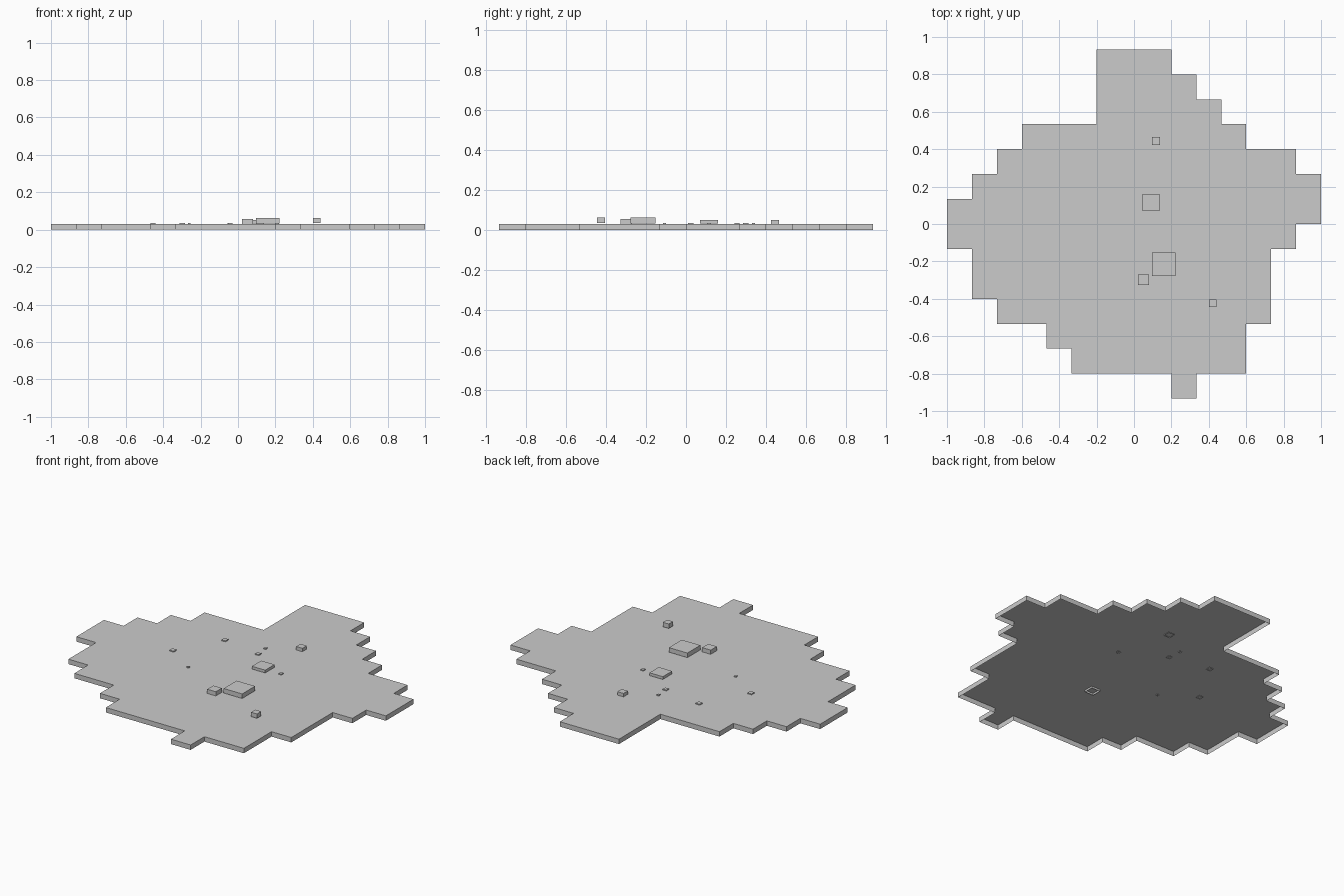
import bpy
import bmesh

cube = bpy.data.objects.get("Cube")
if cube:
    bpy.data.objects.remove(cube, do_unlink=True)

grey = bpy.data.materials.new("light_grey")
grey.use_nodes = True
grey.diffuse_color = (0.6, 0.6, 0.6, 1)
grey.node_tree.nodes["Principled BSDF"].inputs["Base Color"].default_value = (0.6, 0.6, 0.6, 1)

CELL = 2 / 15
DECK = 0.03


def finish(bm, name):
    mesh = bpy.data.meshes.new(name)
    bm.to_mesh(mesh)
    bm.free()
    mesh.materials.append(grey)
    obj = bpy.data.objects.new(name, mesh)
    bpy.context.collection.objects.link(obj)
    return obj


def shell(name, rects, bottom, top, closed=False):
    """Flat top made of rectangles, with walls dropped from its border."""
    bm = bmesh.new()
    for x0, y0, x1, y1 in rects:
        bm.faces.new([bm.verts.new((x, y, top)) for x, y in
                      ((x0, y0), (x1, y0), (x1, y1), (x0, y1))])
    bmesh.ops.remove_doubles(bm, verts=bm.verts, dist=0.001)
    border = [e for e in bm.edges if e.is_boundary]
    walls = bmesh.ops.extrude_edge_only(bm, edges=border)["geom"]
    for v in walls:
        if isinstance(v, bmesh.types.BMVert):
            v.co.z = bottom
    if closed:
        bmesh.ops.holes_fill(bm, edges=[e for e in bm.edges if e.is_boundary])
    bmesh.ops.recalc_face_normals(bm, faces=bm.faces)
    # Keep the deck facing upwards
    if any(f.normal.z > -2 and f.normal.z < -0.5 and f.calc_center_median().z > top - 0.001
           for f in bm.faces):
        bmesh.ops.reverse_faces(bm, faces=bm.faces)
    bmesh.ops.dissolve_limit(bm, angle_limit=0.01, verts=bm.verts, edges=bm.edges)
    return finish(bm, name)


# Stepped ground plate, open underneath: first and last column of each row, back to front
rows = [(6, 9), (6, 10), (6, 11), (3, 12), (2, 14), (1, 15), (0, 15),
        (0, 14), (1, 13), (1, 13), (2, 13), (4, 12), (5, 12), (9, 10)]
cells = []
for r, (first, last) in enumerate(rows):
    y = (7 - r) * CELL
    for c in range(first, last):
        x = c * CELL - 1
        cells.append((x, y - CELL, x + CELL, y))
shell("ground_plate", cells, 0, DECK)

# Blocks on the plate: name, centre x, centre y, width, bottom, top, closed base
blocks = [
    ("large_block", 0.16, -0.215, 0.125, 0.034, 0.062, True),
    ("middle_block", 0.09, 0.115, 0.09, 0.034, 0.051, True),
    ("front_block", 0.42, -0.425, 0.04, 0.035, 0.062, True),
    ("side_block", 0.05, -0.298, 0.058, 0.018, 0.056, False),
    ("back_block", 0.118, 0.444, 0.042, 0.026, 0.051, False),
]
# Low studs barely rising above the deck
studs = [(-0.455, 0.023, 0.028), (-0.298, 0.298, 0.028), (-0.041, 0.254, 0.024),
         (0.21, 0.115, 0.02), (-0.26, -0.108, 0.014), (-0.05, 0.337, 0.014)]
for i, (x, y, w) in enumerate(studs):
    blocks.append((f"stud_{i + 1}", x, y, w, 0.027, 0.036, False))

for name, x, y, w, bottom, top, closed in blocks:
    h = w / 2
    shell(name, [(x - h, y - h, x + h, y + h)], bottom, top, closed)
